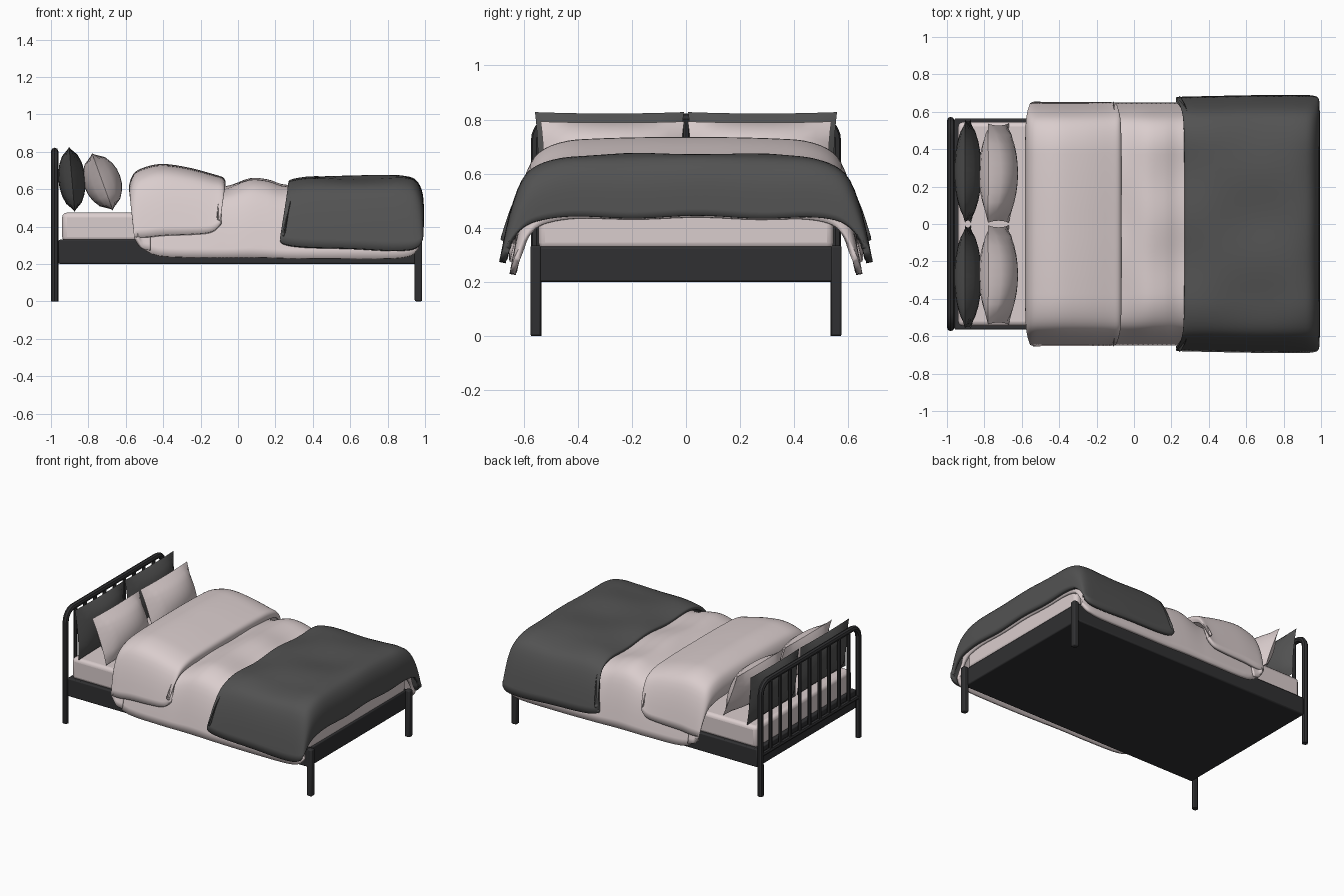
import bpy, bmesh, math
from mathutils import Vector

if "Cube" in bpy.data.objects:
    bpy.data.objects.remove(bpy.data.objects["Cube"])


def material(name, c):
    m = bpy.data.materials.new(name)
    m.diffuse_color = (*c, 1)
    m.use_nodes = True
    m.node_tree.nodes["Principled BSDF"].inputs["Base Color"].default_value = m.diffuse_color
    return m


DARK = material("dark_metal", (0.03, 0.03, 0.032))
GREY = material("grey_fabric", (0.085, 0.085, 0.085))
PALE = material("pale_fabric", (0.70, 0.61, 0.61))


def finish(ob, mat, angle=40):
    ob.data.materials.append(mat)
    bpy.ops.object.select_all(action='DESELECT')
    bpy.context.view_layer.objects.active = ob
    ob.select_set(True)
    bpy.ops.object.shade_smooth_by_angle(angle=math.radians(angle))
    return ob


def box(name, lo, hi, mat, bevel=0.008, seg=2):
    lo, hi = Vector(lo), Vector(hi)
    bpy.ops.mesh.primitive_cube_add(size=1, location=(lo + hi) / 2)
    ob = bpy.context.object
    ob.name = name
    ob.scale = hi - lo
    bpy.ops.object.transform_apply(location=False, rotation=False, scale=True)
    b = ob.modifiers.new("bevel", 'BEVEL')
    b.width, b.segments = bevel, seg
    return finish(ob, mat)


def tube(name, pts, r, mat):
    cu = bpy.data.curves.new(name, 'CURVE')
    cu.dimensions = '3D'
    cu.bevel_depth, cu.bevel_resolution, cu.use_fill_caps = r, 2, True
    sp = cu.splines.new('POLY')
    sp.points.add(len(pts) - 1)
    for p, c in zip(sp.points, pts):
        p.co = (*c, 1)
    ob = bpy.data.objects.new(name, cu)
    bpy.context.collection.objects.link(ob)
    bpy.ops.object.select_all(action='DESELECT')
    bpy.context.view_layer.objects.active = ob
    ob.select_set(True)
    bpy.ops.object.convert(target='MESH')
    return finish(bpy.context.object, mat)


def smooth_path(pts, n):
    """Catmull-Rom through tuples of any length."""
    out = []
    for i in range(len(pts) - 1):
        q = [pts[max(i - 1, 0)], pts[i], pts[i + 1], pts[min(i + 2, len(pts) - 1)]]
        for k in range(n):
            t = k / n
            out.append(tuple(0.5 * (2 * b + (c - a) * t + (2 * a - 5 * b + 4 * c - d) * t * t
                                    + (3 * b - a - 3 * c + d) * t ** 3) for a, b, c, d in zip(*q)))
    return out + [tuple(pts[-1])]


# half cross-section of draped cloth: fraction of width, fraction of height
DRAPE = [(0, 1), (.18, 1), (.35, .995), (.52, .985), (.67, .965), (.80, .89),
         (.88, .75), (.945, .44), (1, 0)]


def drape(name, stations, mat, thick, wave=0.0):
    """Stations run head to foot: top x, top z, hem x, hem z, half width."""
    half = smooth_path(DRAPE, 3)
    prof = [(-y, h) for y, h in half[:0:-1]] + half
    bm = bmesh.new()
    rows = []
    for xt, zt, xh, zh, w in smooth_path(stations, 4):
        row = []
        for y, h in prof:
            x = xh + (xt - xh) * h
            z = zh + (zt - zh) * h
            z += wave * h * math.sin(9 * y + 1.0) * math.sin(7 * xt)
            row.append(bm.verts.new((x, y * w, z)))
        rows.append(row)
    for a, b in zip(rows, rows[1:]):
        for j in range(len(prof) - 1):
            bm.faces.new((a[j], b[j], b[j + 1], a[j + 1]))
    me = bpy.data.meshes.new(name)
    bm.to_mesh(me)
    bm.free()
    ob = bpy.data.objects.new(name, me)
    bpy.context.collection.objects.link(ob)
    s = ob.modifiers.new("thickness", 'SOLIDIFY')
    s.thickness, s.offset = thick, -1
    return finish(ob, mat, 60)


def pillow(name, loc, w, h, t, tilt, mat):
    """Upright cushion with a pinched seam; thickness runs along x."""
    nu, nv = 10, 8
    bm = bmesh.new()
    for side in (1, -1):
        g = []
        for i in range(nu + 1):
            u = 2 * i / nu - 1
            g.append([])
            for j in range(nv + 1):
                v = 2 * j / nv - 1
                d = ((1 - u * u) * (1 - v * v)) ** 0.65
                g[i].append(bm.verts.new((side * d * t / 2, u * w / 2 * (1 - .04 * (1 - v * v)),
                                          v * h / 2 * (1 - .03 * (1 - u * u)))))
        for i in range(nu):
            for j in range(nv):
                f = [g[i][j], g[i + 1][j], g[i + 1][j + 1], g[i][j + 1]]
                bm.faces.new(f if side > 0 else f[::-1])
    bmesh.ops.remove_doubles(bm, verts=bm.verts, dist=1e-5)
    me = bpy.data.meshes.new(name)
    bm.to_mesh(me)
    bm.free()
    ob = bpy.data.objects.new(name, me)
    bpy.context.collection.objects.link(ob)
    ob.location = loc
    ob.rotation_euler = (0, -math.radians(tilt), 0)
    return finish(ob, mat, 50)


# frame and foot legs
box("bed_base", (-0.96, -0.565, 0.2), (0.955, 0.565, 0.33), DARK)
for n, s in (("left", 1), ("right", -1)):
    box("foot_leg_" + n, (0.945, s * 0.555 - 0.02, 0), (0.985, s * 0.555 + 0.02, 0.335), DARK, 0.008)

# headboard: arched tube, lower bar, slats
R, Y, Z = 0.08, 0.553, 0.802
arch = [(-0.98, -Y, 0)]
for s in (-1, 1):
    for k in range(7):
        a = math.radians(15 * k if s < 0 else 90 - 15 * k)
        arch.append((-0.98, s * (Y - R + R * math.cos(a)), Z - R + R * math.sin(a)))
arch.append((-0.98, Y, 0))
tube("headboard_arch", arch, 0.02, DARK)
tube("headboard_lower_bar", [(-0.98, -Y, 0.29), (-0.98, Y, 0.29)], 0.016, DARK)
for i in range(9):
    y = (i - 4) * Y / 5
    tube("headboard_slat", [(-0.98, y, 0.29), (-0.98, y, Z)], 0.013, DARK)

# mattress
box("mattress", (-0.94, -0.545, 0.32), (0.95, 0.545, 0.475), PALE, 0.025, 3)

# bedding
drape("duvet", [
    (-.50, .58, -.53, .30, .635), (-.40, .60, -.42, .245, .645), (-.15, .61, -.15, .237, .65),
    (-.06, .615, -.05, .237, .65), (.06, .655, .06, .237, .65), (.16, .645, .16, .235, .65),
    (.27, .615, .27, .232, .65), (.50, .635, .50, .23, .652), (.80, .635, .80, .23, .65),
    (.91, .62, .90, .24, .65), (.955, .56, .94, .255, .645), (.965, .435, .965, .29, .635)],
    PALE, 0.022, 0.008)
drape("duvet_fold", [
    (-.46, .56, -.47, .27, .63), (-.545, .53, -.52, .285, .635), (-.583, .60, -.555, .34, .645),
    (-.56, .68, -.54, .345, .65), (-.50, .717, -.49, .345, .652), (-.40, .735, -.40, .355, .652),
    (-.26, .715, -.27, .36, .652), (-.13, .68, -.155, .37, .652), (-.08, .663, -.11, .40, .65),
    (-.066, .635, -.095, .43, .645), (-.075, .605, -.10, .44, .635)],
    PALE, 0.022)
drape("blanket", [
    (.28, .61, .235, .37, .66), (.27, .635, .225, .335, .675), (.31, .652, .25, .308, .68),
    (.42, .668, .36, .292, .683), (.62, .667, .60, .285, .688), (.78, .672, .78, .275, .69),
    (.88, .672, .88, .275, .69), (.95, .648, .945, .285, .688), (.988, .57, .978, .31, .68),
    (.995, .44, .99, .335, .665)],
    GREY, 0.025, 0.008)

# pillows
for s in (1, -1):
    pillow("back_pillow", (-0.888, s * 0.283, 0.653), 0.55, 0.35, 0.145, 5, GREY)
    pillow("front_pillow", (-0.725, s * 0.272, 0.64), 0.53, 0.325, 0.20, 20, PALE)
